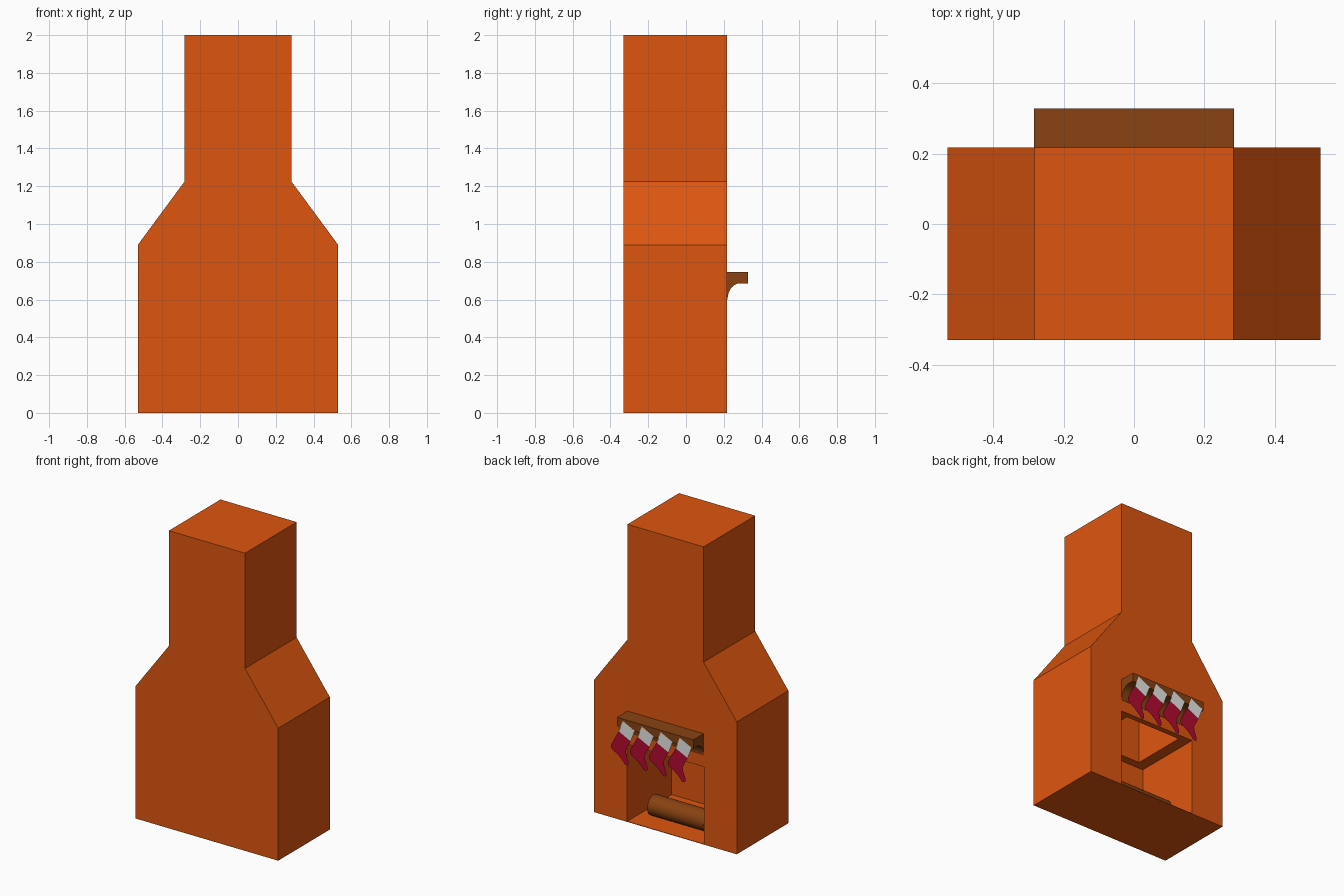
import bpy, bmesh, math
from mathutils import Vector

cube = bpy.data.objects.get("Cube")
if cube:
    bpy.data.objects.remove(cube, do_unlink=True)


def material(name, color):
    m = bpy.data.materials.new(name)
    m.use_nodes = True
    m.diffuse_color = (*color, 1)
    m.node_tree.nodes["Principled BSDF"].inputs["Base Color"].default_value = (*color, 1)
    return m


orange = material("brick orange", (0.73, 0.093, 0.005))
brown = material("wood brown", (0.246, 0.055, 0.006))
crimson = material("stocking crimson", (0.456, 0.003, 0.03))
white = material("cuff white", (0.8, 0.8, 0.78))


def finish(name, bm, *mats):
    mesh = bpy.data.meshes.new(name)
    bm.to_mesh(mesh)
    bm.free()
    for m in mats:
        mesh.materials.append(m)
    obj = bpy.data.objects.new(name, mesh)
    bpy.context.collection.objects.link(obj)
    return obj


def extrude(name, points, direction, mat):
    """Solid made by sweeping a flat outline along a direction."""
    bm = bmesh.new()
    face = bm.faces.new([bm.verts.new(p) for p in points])
    swept = bmesh.ops.extrude_face_region(bm, geom=[face], use_keep_orig=True)
    moved = [g for g in swept["geom"] if isinstance(g, bmesh.types.BMVert)]
    bmesh.ops.translate(bm, verts=moved, vec=direction)
    bmesh.ops.recalc_face_normals(bm, faces=bm.faces)
    return finish(name, bm, mat)


def box(name, x, y0, y1, z0, z1, mat):
    outline = [(-x, y0, z0), (x, y0, z0), (x, y0, z1), (-x, y0, z1)]
    return extrude(name, outline, (0, y1 - y0, 0), mat)


def smooth(obj, angle):
    bpy.ops.object.select_all(action='DESELECT')
    obj.select_set(True)
    bpy.context.view_layer.objects.active = obj
    bpy.ops.object.shade_smooth_by_angle(angle=math.radians(angle))


# Chimney body with sloped shoulders
FRONT, BACK, DEEP = -0.33, 0.218, -0.255
half = [(0.53, 0), (0.53, 0.89), (0.283, 1.225), (0.283, 2)]
outline = half + [(-x, z) for x, z in reversed(half)]
body = extrude("chimney_body", [(x, FRONT, z) for x, z in outline],
               (0, BACK - FRONT, 0), orange)

# Hearth opening and the flue above it
cutters = [box("hearth_cutter", 0.285, DEEP, 0.4, 0.003, 0.522, orange),
           box("flue_cutter", 0.208, -0.2, 0.18, 0.4, 1.9, orange)]
bpy.context.view_layer.objects.active = body
for cutter in cutters:
    cutter.hide_render = True
    mod = body.modifiers.new(cutter.name, 'BOOLEAN')
    mod.operation = 'DIFFERENCE'
    mod.solver = 'EXACT'
    mod.object = cutter
    bpy.ops.object.modifier_apply(modifier=mod.name)
    bpy.data.objects.remove(cutter, do_unlink=True)

# Mantel shelf with a concave cove underneath
cove = [(0.286 - 0.066 * math.cos(t), 0.6 + 0.086 * math.sin(t))
        for t in [math.pi / 2 * i / 12 for i in range(13)]]
profile = [(BACK, 0.745), (BACK, 0.6)] + cove + [(0.328, 0.686), (0.328, 0.745)]
mantel = extrude("mantel", [(-0.284, y, z) for y, z in profile], (0.568, 0, 0), brown)
smooth(mantel, 30)

# Log on the hearth floor
bpy.ops.mesh.primitive_cylinder_add(vertices=32, radius=0.067, depth=0.42,
                                    location=(0, 0.045, 0.07),
                                    rotation=(0, math.pi / 2, 0))
log = bpy.context.object
log.name = "hearth_log"
log.data.materials.append(brown)
smooth(log, 30)

# Row of flat stockings hanging from the shelf front
CUFF = [(0.239, 0.733), (0.150, 0.690), (0.180, 0.612), (0.269, 0.655)]
FOOT = [(0.269, 0.655), (0.180, 0.612), (0.203, 0.570), (0.217, 0.540), (0.212, 0.510),
        (0.196, 0.470), (0.197, 0.452), (0.208, 0.443), (0.224, 0.447), (0.243, 0.470),
        (0.275, 0.497), (0.312, 0.518), (0.326, 0.532), (0.326, 0.550), (0.300, 0.600)]
for i in range(4):
    bm = bmesh.new()
    for index, shape in enumerate((CUFF, FOOT)):
        face = bm.faces.new([bm.verts.new((x - 0.141 * i, 0.33, z)) for x, z in shape])
        face.material_index = index
        face.normal_update()
        if face.normal.dot(Vector((0, 1, 0))) < 0:
            face.normal_flip()
    bmesh.ops.remove_doubles(bm, verts=bm.verts, dist=0.0001)
    finish(f"stocking_{i + 1}", bm, white, crimson)
